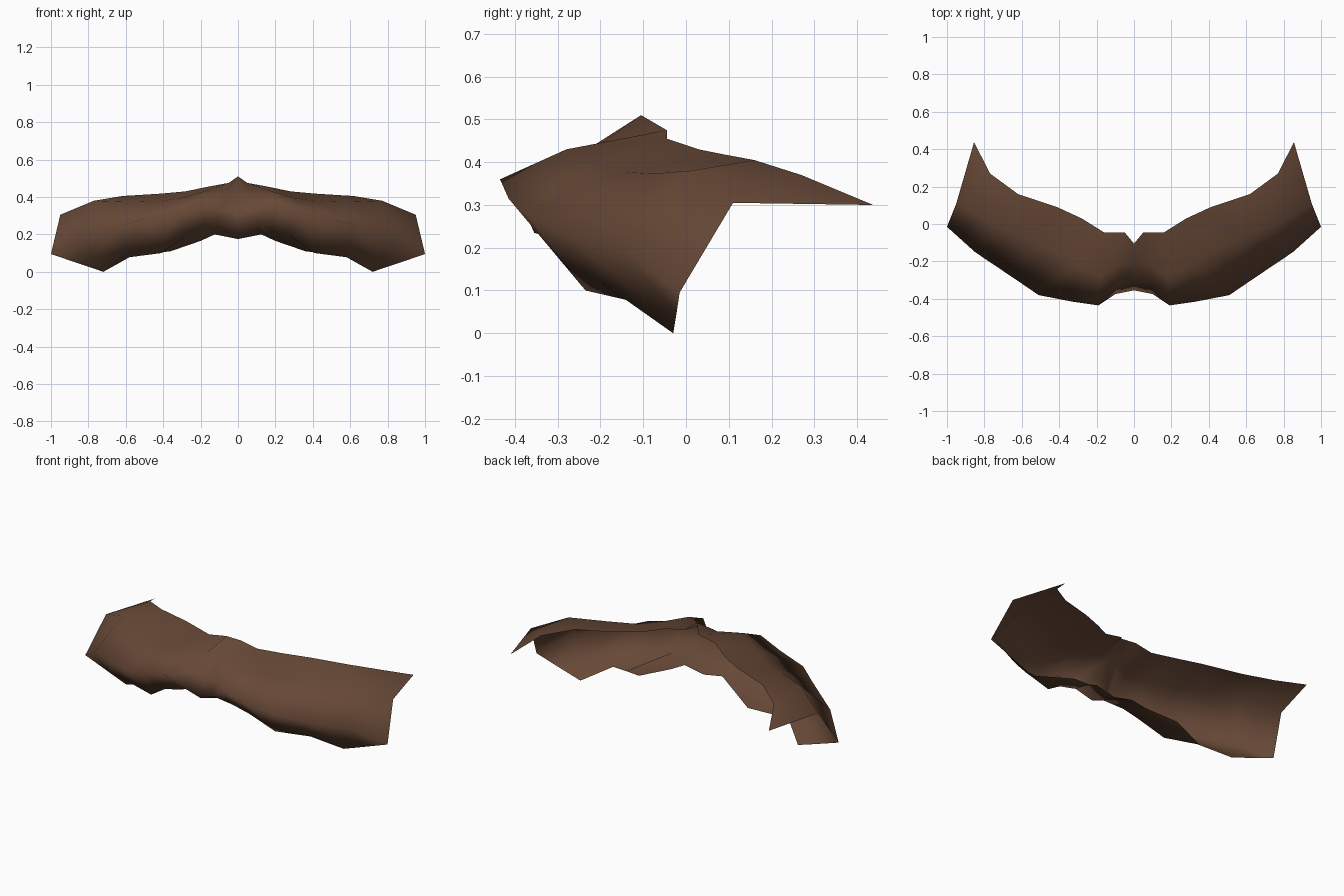
import bpy

# Stations from the centre to the tip; each runs from the upper back edge,
# over the bulging front, down to the lower edge.
STATIONS = [
    [(0, -.105, .51), (0, -.215, .44), (0, -.31, .35), (0, -.355, .235), (0, -.17, .175)],
    [(.05, -.045, .475), (.06, -.21, .435), (.085, -.32, .355), (.10, -.375, .28), (.125, -.165, .20)],
    [(.16, -.045, .455), (.18, -.28, .43), (.19, -.435, .36), (.17, -.29, .215), (.20, -.14, .165)],
    [(.28, .03, .43), (.30, -.22, .395), (.33, -.415, .315), (.28, -.29, .19), (.36, -.07, .11)],
    [(.41, .09, .418), (.42, -.14, .377), (.51, -.38, .28), (.41, -.235, .10), (.47, -.105, .095)],
    [(.62, .16, .405), (.58, -.08, .373), (.62, -.305, .25), (.60, -.20, .12), (.58, -.14, .078)],
    [(.77, .27, .37), (.77, .01, .38), (.85, -.15, .20), (.77, -.09, .07), (.72, -.03, 0)],
    [(.855, .438, .30), (.95, .11, .305), (1, -.015, .095), (.86, -.022, .047), (.72, -.03, 0)],
]
ROWS = len(STATIONS[0])

# One half of the swept sheet
verts = [p for station in STATIONS for p in station]
faces = []
for i in range(len(STATIONS) - 1):
    for j in range(ROWS - 1):
        a = i * ROWS + j
        b = a + ROWS
        # the lower edge ends in one shared corner at the tip
        if i == len(STATIONS) - 2 and j == ROWS - 2:
            faces.append((a, a + 1, b))
        else:
            faces.append((a, a + 1, b + 1, b))
mesh = bpy.data.meshes.new("moustache")
mesh.from_pydata(verts[:-1], [], faces)
moustache = bpy.data.objects.new("moustache", mesh)
bpy.context.collection.objects.link(moustache)
mesh.shade_smooth()

# Other half
mirror = moustache.modifiers.new("mirror", 'MIRROR')
mirror.use_clip = True
mirror.merge_threshold = 0.001

# Hair colour
brown = bpy.data.materials.new("brown hair")
brown.diffuse_color = (.135, .066, .038, 1)
mesh.materials.append(brown)
